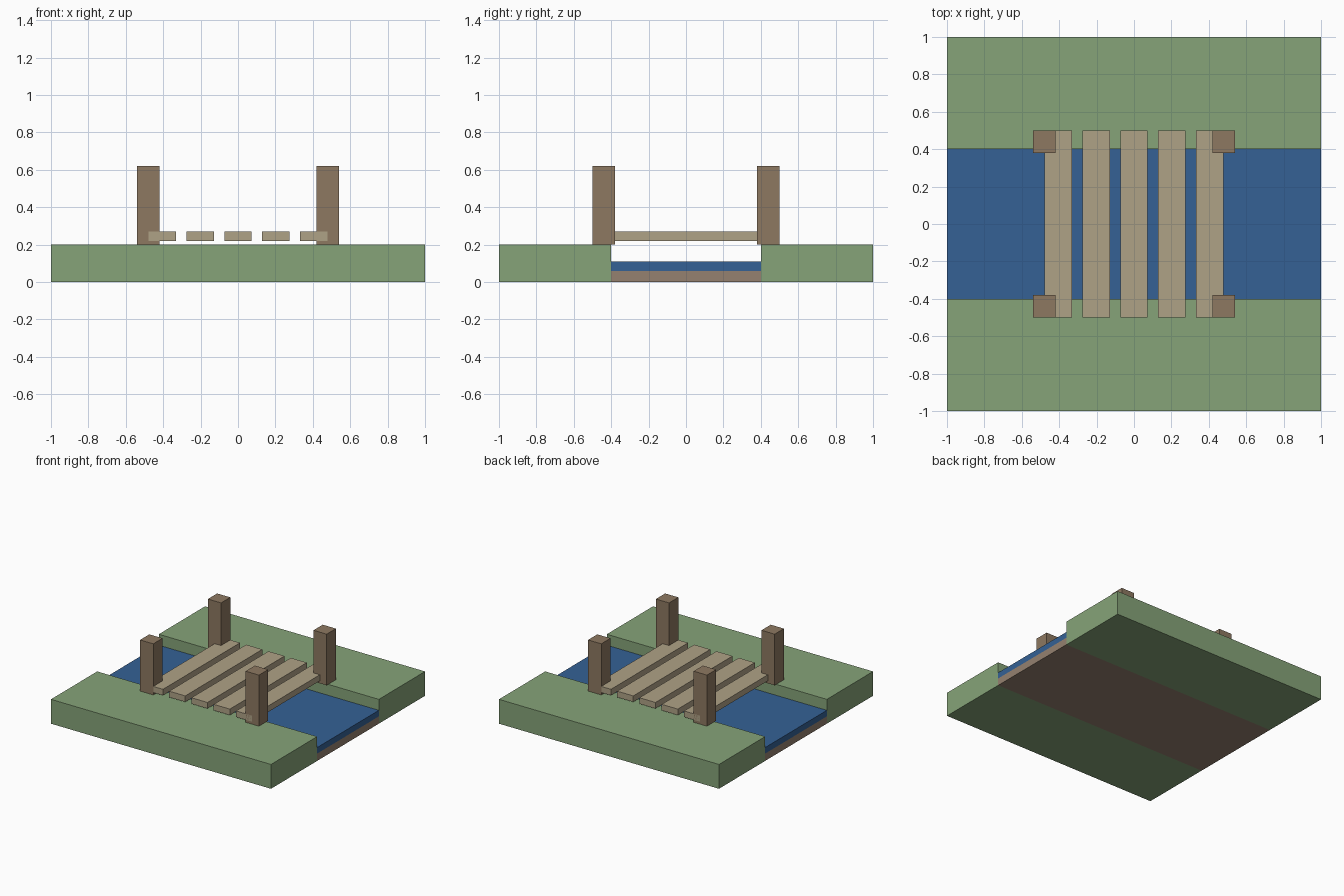
import bpy

if "Cube" in bpy.data.objects:
    bpy.data.objects.remove(bpy.data.objects["Cube"])


def material(name, rgb):
    m = bpy.data.materials.new(name)
    m.diffuse_color = (*rgb, 1)
    m.use_nodes = True
    m.node_tree.nodes["Principled BSDF"].inputs["Base Color"].default_value = m.diffuse_color
    return m


GRASS = material("grass", (0.24, 0.37, 0.19))
WATER = material("water", (0.035, 0.12, 0.30))
EARTH = material("earth", (0.30, 0.22, 0.16))
PLANK = material("plank_wood", (0.43, 0.36, 0.24))
POST = material("post_wood", (0.27, 0.19, 0.12))


def box(name, lo, hi, mat):
    """Axis-aligned box between two corners."""
    bpy.ops.mesh.primitive_cube_add(size=1, location=[(a + b) / 2 for a, b in zip(lo, hi)])
    ob = bpy.context.object
    ob.name = name
    ob.scale = [b - a for a, b in zip(lo, hi)]
    bpy.ops.object.transform_apply(location=False, rotation=False, scale=True)
    ob.data.materials.append(mat)
    return ob


# Grassy banks either side of the stream
box("front_bank", (-1, -1, 0), (1, -0.4, 0.2), GRASS)
box("back_bank", (-1, 0.4, 0), (1, 1, 0.2), GRASS)

# Stream bed and water
box("stream_bed", (-1, -0.4, 0), (1, 0.4, 0.06), EARTH)
box("water", (-1, -0.4, 0.06), (1, 0.4, 0.11), WATER)

# Five deck planks spanning the stream
for i in range(5):
    x = (i - 2) * 0.2025
    box(f"deck_plank_{i + 1}", (x - 0.073, -0.5, 0.22), (x + 0.073, 0.5, 0.27), PLANK)

# Corner posts
for sx, side in ((-1, "left"), (1, "right")):
    for sy, end in ((-1, "front"), (1, "back")):
        x, y = sx * 0.48, sy * 0.44
        box(f"{end}_{side}_post", (x - 0.06, y - 0.06, 0.2), (x + 0.06, y + 0.06, 0.62), POST)
